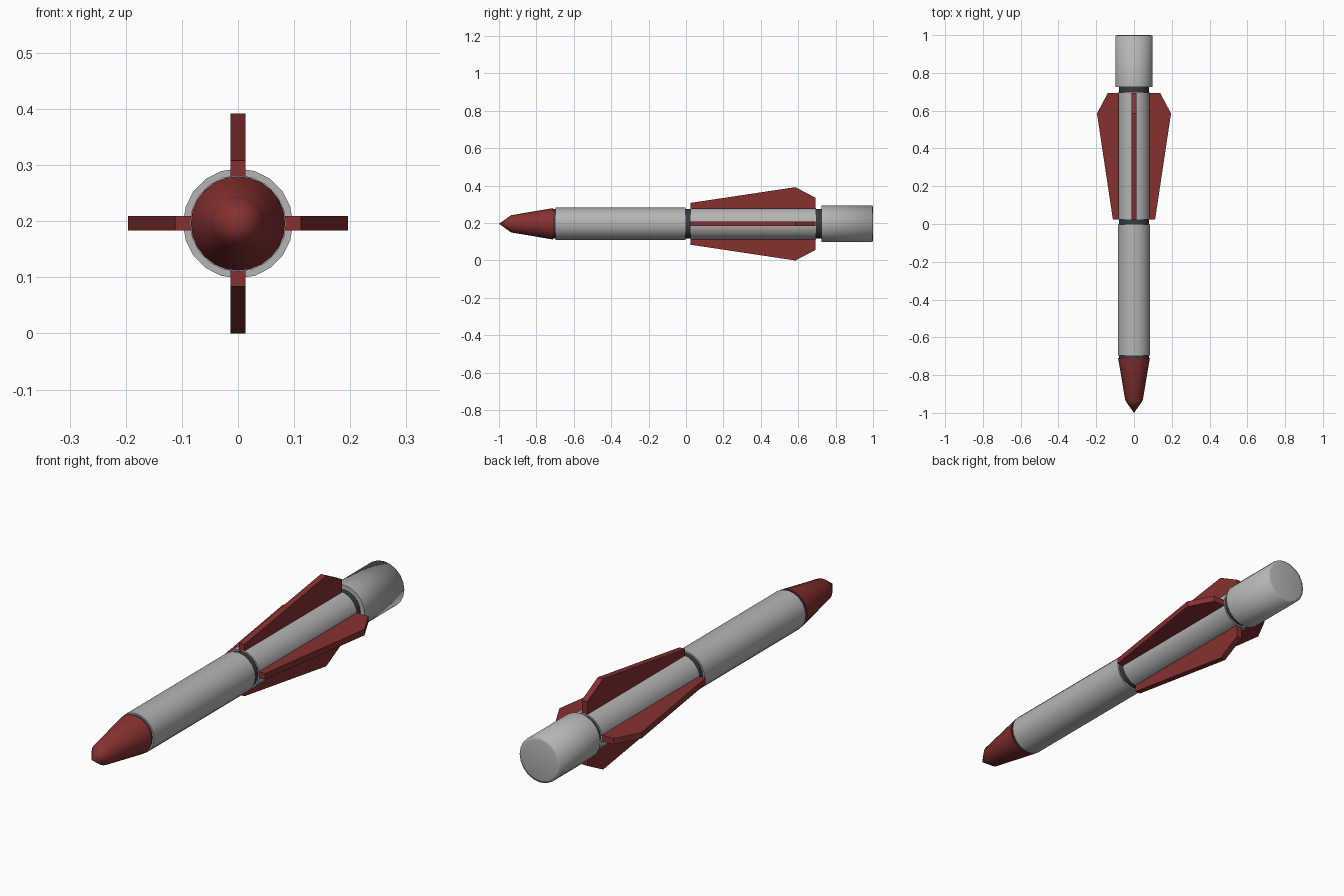
import bpy, bmesh, math
from mathutils import Matrix

if "Cube" in bpy.data.objects:
    bpy.data.objects.remove(bpy.data.objects["Cube"])

AXIS_Z = 0.196


def material(name, rgb):
    m = bpy.data.materials.new(name)
    m.diffuse_color = (*rgb, 1)
    m.use_nodes = True
    m.node_tree.nodes["Principled BSDF"].inputs["Base Color"].default_value = m.diffuse_color
    return m


grey = material("light grey", (0.46, 0.46, 0.46))
red = material("dark red", (0.24, 0.03, 0.03))
dark = material("charcoal", (0.04, 0.045, 0.05))


def finish(bm, name, mat, smooth=None):
    bmesh.ops.recalc_face_normals(bm, faces=bm.faces)
    me = bpy.data.meshes.new(name)
    bm.to_mesh(me)
    bm.free()
    me.materials.append(mat)
    ob = bpy.data.objects.new(name, me)
    bpy.context.collection.objects.link(ob)
    if smooth:
        bpy.ops.object.select_all(action='DESELECT')
        ob.select_set(True)
        bpy.context.view_layer.objects.active = ob
        bpy.ops.object.shade_smooth_by_angle(angle=math.radians(smooth))
    return ob


def lathe(name, profile, mat, sides=20, smooth=30):
    """Closed turned part along y; profile is (y, radius) pairs."""
    bm = bmesh.new()
    rings = []
    for y, r in profile:
        if r == 0:
            rings.append([bm.verts.new((0, y, AXIS_Z))])
        else:
            rings.append([bm.verts.new((r * math.cos(a), y, AXIS_Z + r * math.sin(a)))
                          for a in (2 * math.pi * i / sides for i in range(sides))])
    for a, b in zip(rings, rings[1:]):
        for i in range(sides):
            j = (i + 1) % sides
            if len(a) == 1:
                bm.faces.new((a[0], b[i], b[j]))
            else:
                bm.faces.new((a[i], a[j], b[j], b[i]))
    for ring in (rings[0], rings[-1]):
        if len(ring) > 1:
            bm.faces.new(ring)
    return finish(bm, name, mat, smooth)


# Nose: pointed tip and tapered cone
lathe("nose_cone", [(-1.0, 0), (-0.935, 0.046), (-0.71, 0.084)], red, 24)

# Hull sections
lathe("front_body", [(-0.697, 0.086), (-0.003, 0.086)], grey)
lathe("rear_body", [(0.025, 0.085), (0.695, 0.085)], grey)
lathe("tail_section", [(0.725, 0.098), (0.997, 0.098), (1.0, 0.086)], grey, smooth=80)

# Dark recessed collars between the sections
for name, y0, y1 in (("nose_collar", -0.712, -0.695),
                     ("middle_collar", -0.006, 0.028),
                     ("tail_collar", 0.692, 0.728)):
    lathe(name, [(y0, 0.079), (y1, 0.079)], dark)

# Four fins around the rear body: (y, radius) outline with thickness
outline = [(0.025, 0.07), (0.025, 0.112), (0.585, 0.196), (0.693, 0.139), (0.693, 0.07)]
for k, name in enumerate(("top_fin", "left_fin", "bottom_fin", "right_fin")):
    bm = bmesh.new()
    face = bm.faces.new([bm.verts.new((-0.013, y, r)) for y, r in outline])
    ext = bmesh.ops.extrude_face_region(bm, geom=[face])
    bmesh.ops.translate(bm, vec=(0.026, 0, 0),
                        verts=[v for v in ext["geom"] if isinstance(v, bmesh.types.BMVert)])
    bm.transform(Matrix.Translation((0, 0, AXIS_Z)) @ Matrix.Rotation(-k * math.pi / 2, 4, 'Y'))
    finish(bm, name, red)
